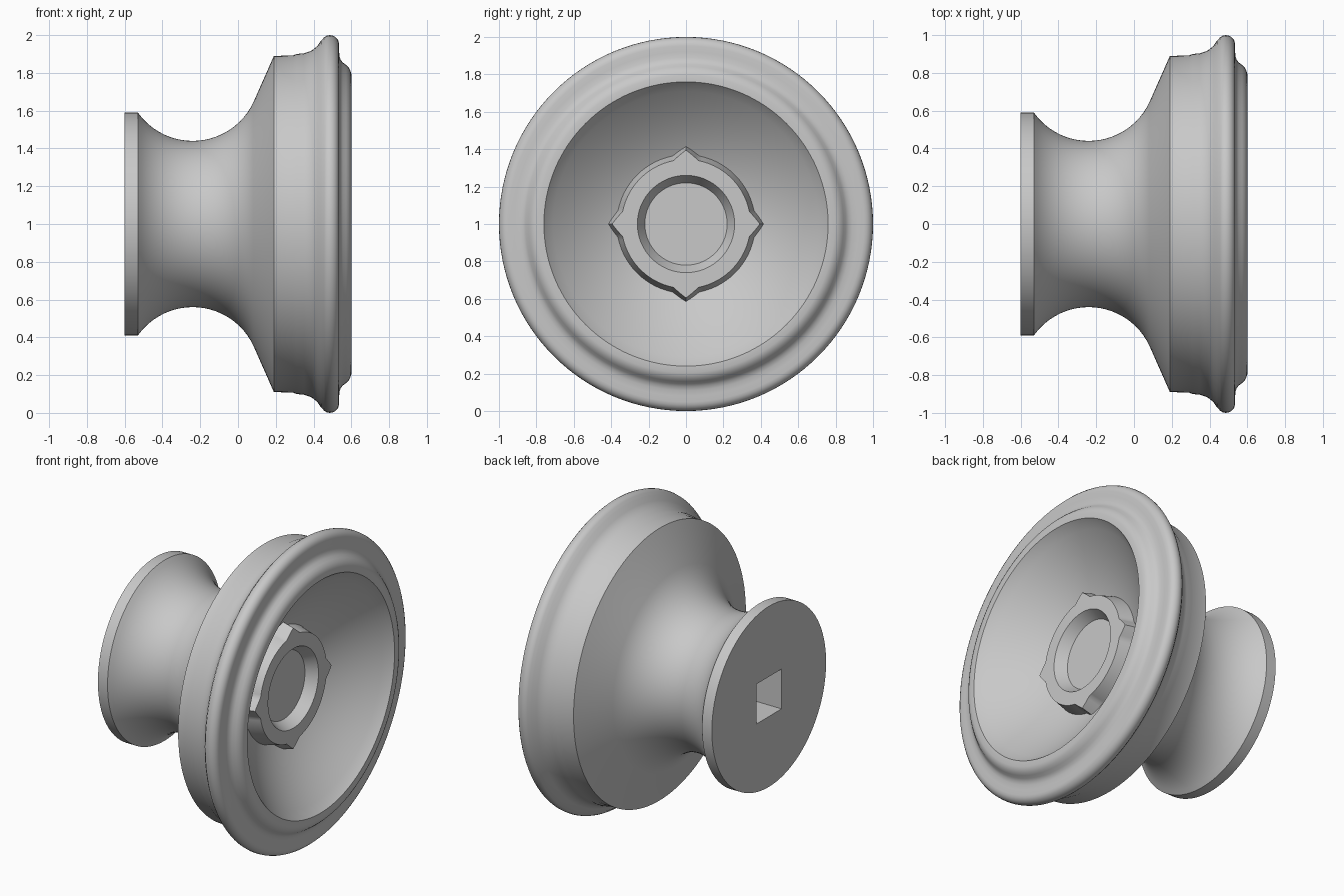
import bpy
import bmesh
from math import sin, cos, pi, radians, degrees

SEGMENTS = 128

if "Cube" in bpy.data.objects:
    bpy.data.objects.remove(bpy.data.objects["Cube"], do_unlink=True)

grey = bpy.data.materials.new("plain_grey")
grey.use_nodes = True
grey.diffuse_color = (0.58, 0.58, 0.58, 1)
grey.node_tree.nodes["Principled BSDF"].inputs["Base Color"].default_value = grey.diffuse_color


def loft(name, rings):
    """Skin rings around the x axis; a ring is (x, radius or function of angle)."""
    bm = bmesh.new()
    loops = []
    for x, radius in rings:
        loop = []
        for i in range(SEGMENTS):
            a = 2 * pi * i / SEGMENTS
            r = radius(a) if callable(radius) else radius
            loop.append(bm.verts.new((x, r * cos(a), 1 + r * sin(a))))
        loops.append(loop)
    for low, high in zip(loops, loops[1:]):
        for i in range(SEGMENTS):
            j = (i + 1) % SEGMENTS
            bm.faces.new((low[i], low[j], high[j], high[i]))
    bm.faces.new(loops[0])
    bm.faces.new(loops[-1])
    bmesh.ops.recalc_face_normals(bm, faces=bm.faces)
    mesh = bpy.data.meshes.new(name)
    bm.to_mesh(mesh)
    bm.free()
    mesh.materials.append(grey)
    obj = bpy.data.objects.new(name, mesh)
    bpy.context.collection.objects.link(obj)
    return obj


def select_only(obj):
    bpy.ops.object.select_all(action="DESELECT")
    obj.select_set(True)
    bpy.context.view_layer.objects.active = obj


def smooth(obj):
    select_only(obj)
    bpy.ops.object.shade_smooth_by_angle(angle=radians(32))


# Back flange, then the concave neck as an arc that runs into the cone
profile = [(-0.6, 0.59)]
for i in range(25):
    a = radians(-54.8 + i * (64.5 + 54.8) / 24)
    profile.append((-0.24 + 0.355 * sin(a), 0.795 - 0.355 * cos(a)))

# Cone edge, cylindrical band and cove up to the rounded rim
profile += [(0.19, 0.89), (0.29, 0.892), (0.31, 0.9), (0.35, 0.904),
            (0.39, 0.918), (0.42, 0.942), (0.44, 0.972)]
for i in range(9):
    a = radians(150 - i * 150 / 8)
    profile.append((0.487 + 0.048 * cos(a), 0.952 + 0.048 * sin(a)))

# Face moulding and the lip of the dish
profile += [(0.535, 0.92), (0.537, 0.89), (0.543, 0.87), (0.555, 0.855),
            (0.572, 0.842), (0.586, 0.828), (0.595, 0.812), (0.6, 0.795),
            (0.6, 0.76), (0.575, 0.74)]

# Hollow dish
for i in range(1, 25):
    r = 0.74 - 0.72 * i / 24
    profile.append((0.215 + 0.657 * r * r, r))
body = loft("wheel_body", profile)

# Square socket in the back
bpy.ops.mesh.primitive_cube_add(size=1, location=(-0.4, 0, 1))
cutter = bpy.context.object
cutter.name = "socket_cutter"
cutter.hide_render = True
cutter.scale = (0.9, 0.26, 0.26)
cutter.data.materials.append(grey)
cut = body.modifiers.new("socket", "BOOLEAN")
cut.operation = "DIFFERENCE"
cut.solver = "EXACT"
cut.object = cutter
select_only(body)
bpy.ops.object.modifier_apply(modifier=cut.name)
bpy.data.objects.remove(cutter, do_unlink=True)
smooth(body)


# Hub ring with four pointed tips and a tapered cup
def pointed(base):
    def radius(a):
        off = abs((degrees(a) + 45) % 90 - 45)
        return base + 0.05 * max(0, 1 - off / 11.25) ** 1.1
    return radius


hub = loft("hub_ring", [(0.25, pointed(0.385)), (0.4, pointed(0.345)),
                        (0.4, 0.26), (0.33, 0.22)])
smooth(hub)
